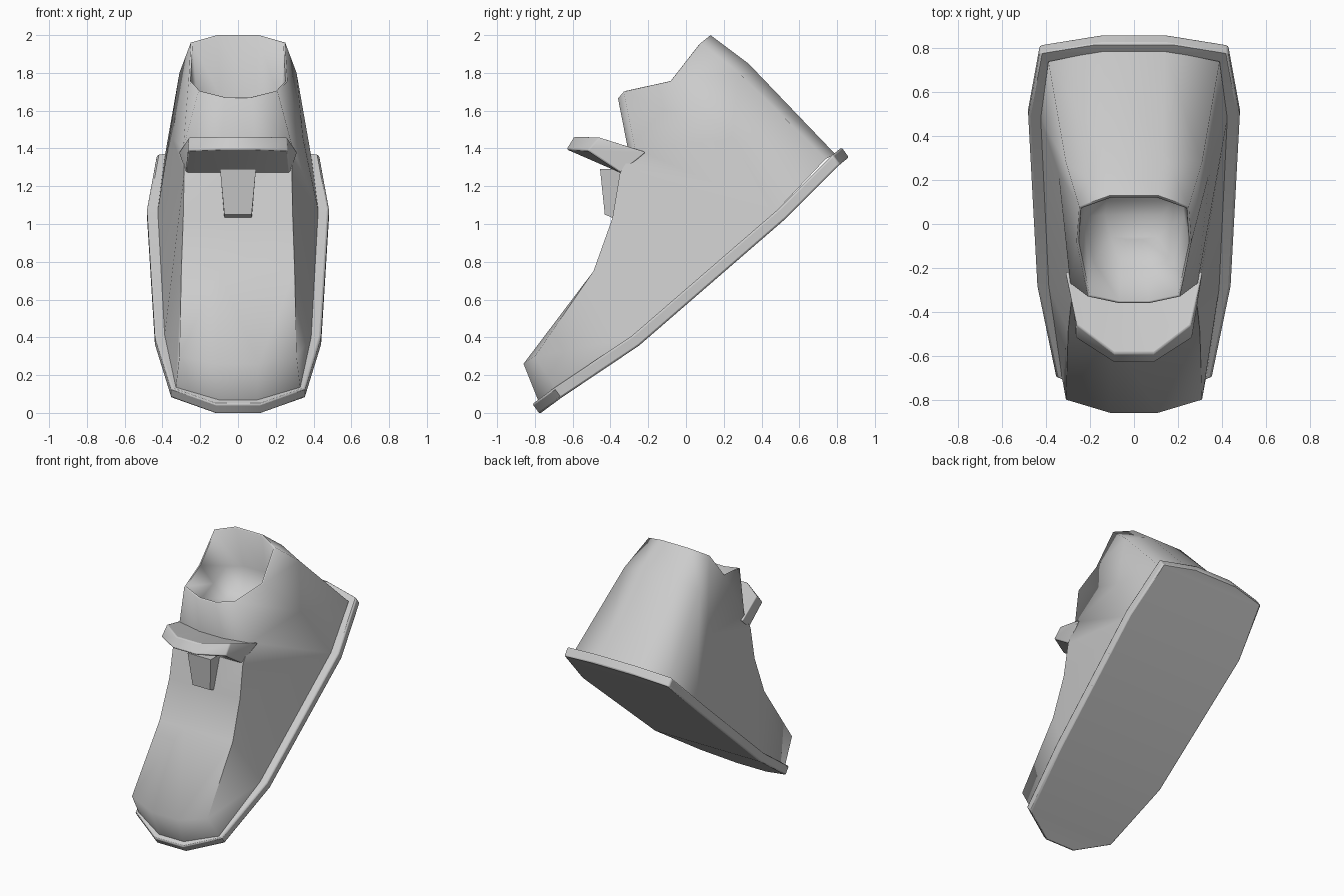
import bpy, bmesh, math
from mathutils import Vector

if "Cube" in bpy.data.objects:
    bpy.data.objects.remove(bpy.data.objects["Cube"])


def make(name, half, faces, centre, smooth=40, bevel=0):
    """Build the right half from named points, mirror it, and bridge the centre strip."""
    bm = bmesh.new()
    R = {k: bm.verts.new(p) for k, p in half.items()}
    L = {k: bm.verts.new((-p[0], p[1], p[2])) for k, p in half.items()}
    for f in faces:
        f = f.split()
        bm.faces.new([R[k] for k in f])
        bm.faces.new([L[k] for k in reversed(f)])
    for run in centre:
        run = run.split()
        for a, b in zip(run, run[1:]):
            bm.faces.new([R[a], R[b], L[b], L[a]])
    bmesh.ops.recalc_face_normals(bm, faces=bm.faces[:])
    me = bpy.data.meshes.new(name)
    bm.to_mesh(me)
    bm.free()
    ob = bpy.data.objects.new(name, me)
    bpy.context.collection.objects.link(ob)
    if bevel:
        m = ob.modifiers.new("bevel", 'BEVEL')
        m.width, m.segments, m.limit_method = bevel, 2, 'ANGLE'
        m.angle_limit = math.radians(50)
    bpy.ops.object.select_all(action='DESELECT')
    ob.select_set(True)
    bpy.context.view_layer.objects.active = ob
    bpy.ops.object.shade_smooth_by_angle(angle=math.radians(smooth))
    return ob


# Sole: sloping slab, heel (a) to toe (f)
outline = dict(a=(.14, .862, 1.353), b=(.43, .815, 1.315), c=(.482, .53, 1.03),
               d=(.44, -.25, .355), e=(.355, -.66, .08), f=(.115, -.775, -.005))
sole = {}
for k, p in outline.items():
    sole[k + "0"] = p
    sole[k + "1"] = (p[0], p[1] - .038, p[2] + .052)
faces = [f"{p}0 {q}0 {q}1 {p}1" for p, q in zip("abcde", "bcdef")]
make("sole", sole, faces,
     ["a0 b0 c0 d0 e0 f0", "a1 b1 c1 d1 e1 f1", "f0 f1", "a0 a1"], bevel=.01)

# Upper: heel columns (a, b, c), instep side edge (g), instep centre (h), toe (e, f)
rim = dict(a2=(.11, .13, 2.0), b2=(.25, .08, 1.96), c2=(.262, -.08, 1.755),
           d2=(.21, -.33, 1.70), f2=(.07, -.36, 1.665))
upper = dict(a0=(.14, .79, 1.37), b0=(.39, .74, 1.345), c0=(.425, .48, 1.07),
             d0=(.39, -.28, .40), e0=(.33, -.69, .13), f0=(.10, -.78, .06),
             a1=(.13, .33, 1.85), b1=(.31, .28, 1.80), c1=(.345, .24, 1.45),
             g0=(.29, -.27, 1.40), g1=(.285, -.35, 1.27), g2=(.29, -.39, 1.03),
             g3=(.30, -.49, .75), g4=(.31, -.80, .30),
             h0=(.09, -.31, 1.41), h1=(.09, -.35, 1.27), h2=(.10, -.39, 1.03),
             h3=(.10, -.49, .75), h4=(.11, -.86, .26), **rim)
# Opening: thin lip, then a rounded hollow
mid = Vector((0, -.11, 1.8))
for k, p in rim.items():
    p = Vector(p)
    upper[k + "i"] = tuple(mid + (p - mid) * .96)
    upper[k + "j"] = (p.x * .87, .01 + (p.y + .11) * .83, 1.6 + (p.z - 1.8) * .4)
    upper[k + "k"] = (p.x * .5, .03 + (p.y + .11) * .4, 1.5 + (p.z - 1.8) * .2)
faces = ["a0 b0 b1 a1", "a1 b1 b2 a2", "b0 c0 c1 b1", "b1 c1 c2 b2",
         "c1 g0 d2 c2", "c0 g1 g0 c1", "c0 d0 g2 g1", "d0 g3 g2", "d0 e0 g4 g3",
         "g0 h0 f2 d2", "g0 g1 h1 h0", "g1 g2 h2 h1", "g2 g3 h3 h2",
         "g3 g4 h4 h3", "g4 e0 f0 h4"]
ring = ["a2", "b2", "c2", "d2", "f2"]
for p, q in zip(ring, ring[1:]):
    for s, t in zip(["", "i", "j"], "ijk"):
        faces.append(f"{p}{s} {q}{s} {q}{t} {p}{t}")
make("upper", upper, faces,
     ["f0 h4 h3 h2 h1 h0 f2 f2i f2j f2k", "a2k a2j a2i a2 a1 a0",
      "a0 b0 c0 d0 e0 f0", "a2k b2k c2k d2k f2k"], smooth=73)

# Tongue flap jutting forward over the instep
flap = dict(r0=(.315, -.21, 1.38), r1=(.10, -.29, 1.39), t0=(.26, -.46, 1.46), t1=(.09, -.59, 1.464),
            u0=(.265, -.52, 1.39), u1=(.09, -.632, 1.395), s0=(.275, -.345, 1.27), s1=(.09, -.345, 1.27))
make("tongue_flap", flap,
     ["r0 t0 t1 r1", "t0 u0 u1 t1", "u0 s0 s1 u1", "r0 s0 u0 t0", "r0 r1 s1 s0"],
     ["r1 t1 u1 s1 r1"], smooth=65, bevel=.008)

# Tapered tab hanging below the flap
tab = dict(p=(.095, -.455, 1.29), q=(.072, -.43, 1.05), r=(.072, -.37, 1.025), s=(.095, -.33, 1.29))
make("tab", tab, ["p q r s"], ["p q r s p"], smooth=30)
